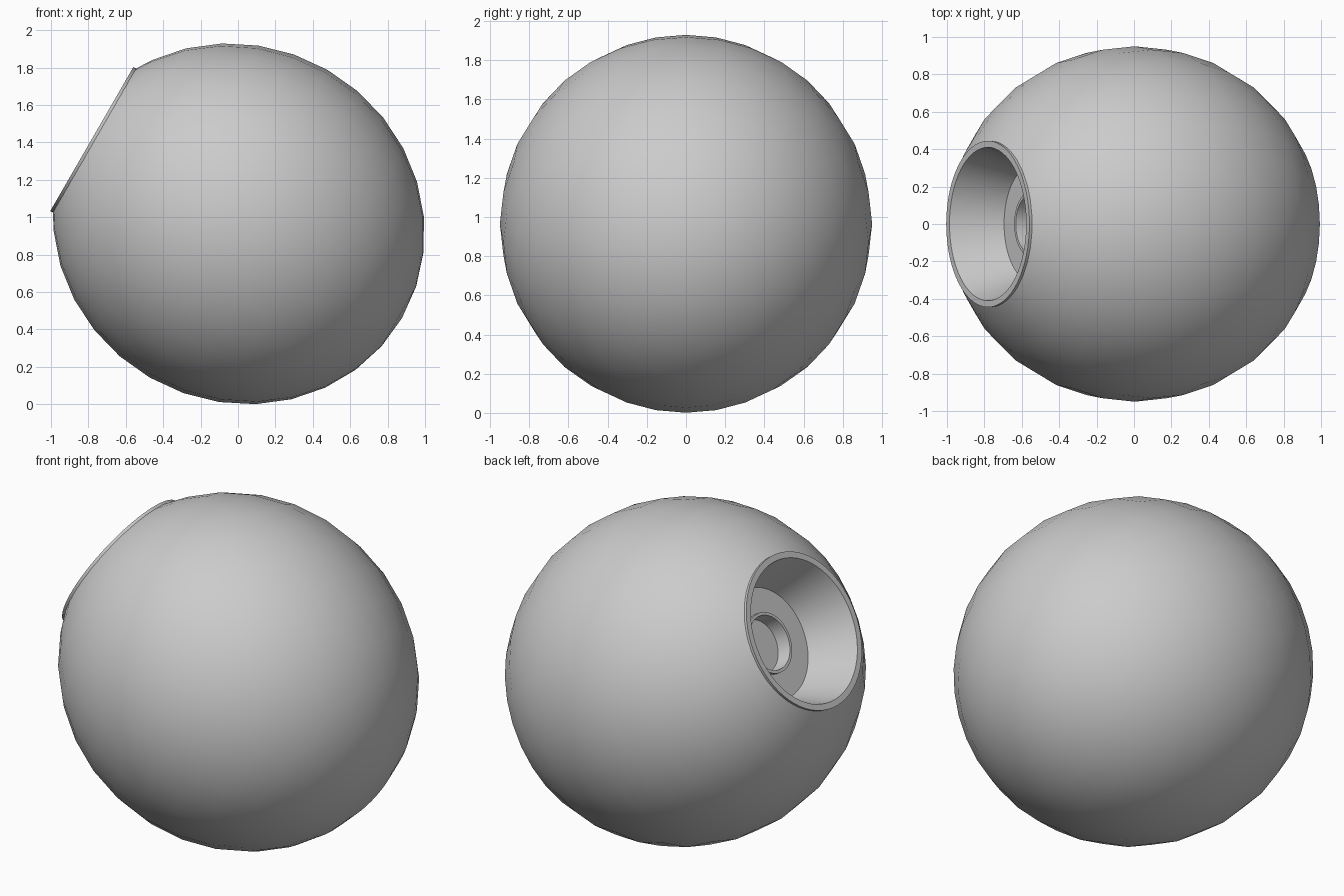
import bpy, bmesh, math
from mathutils import Matrix

if "Cube" in bpy.data.objects:
    bpy.data.objects.remove(bpy.data.objects["Cube"])

CENTER = (0.004, 0, 0.965)
TILT = math.radians(-60)          # opening axis points left and up
A, B = 1.008, 0.95                # half length along the axis, radius across it


def lathe(name, profile, segments):
    """Spin (radius, height) points about the tilted axis."""
    bm = bmesh.new()
    rings = []
    for r, z in profile:
        if r < 1e-5:
            rings.append([bm.verts.new((0, 0, z))])
        else:
            rings.append([bm.verts.new((r * math.cos(2 * math.pi * i / segments),
                                        r * math.sin(2 * math.pi * i / segments), z))
                          for i in range(segments)])
    for lo, hi in zip(rings, rings[1:]):
        for i in range(segments):
            j = (i + 1) % segments
            if len(lo) == 1:
                bm.faces.new((lo[0], hi[j], hi[i]))
            elif len(hi) == 1:
                bm.faces.new((lo[i], lo[j], hi[0]))
            else:
                bm.faces.new((lo[i], lo[j], hi[j], hi[i]))
    mesh = bpy.data.meshes.new(name)
    bm.to_mesh(mesh)
    bm.free()
    mesh.transform(Matrix.Translation(CENTER) @ Matrix.Rotation(TILT, 4, 'Y'))
    obj = bpy.data.objects.new(name, mesh)
    bpy.context.collection.objects.link(obj)
    bpy.ops.object.select_all(action='DESELECT')
    obj.select_set(True)
    bpy.context.view_layer.objects.active = obj
    bpy.ops.object.shade_smooth_by_angle(angle=math.radians(30))
    return obj


# Slightly stretched ball, from the rear pole up to the opening
angles = [180 - 11.25 * k for k in range(14)] + [27.6]
lathe("ball_shell",
      [(B * math.sin(math.radians(t)) if t < 180 else 0, A * math.cos(math.radians(t)))
       for t in angles], 32)

# Raised rim, tapering dish wall, dish floor, lens ring and lens recess
lathe("dish",
      [(0.443, 0.880), (0.445, 0.907), (0.410, 0.907),
       (0.315, 0.625), (0.172, 0.625)], 64)
lathe("lens_ring",
      [(0.172, 0.625), (0.172, 0.645), (0.155, 0.645),
       (0.150, 0.560), (0, 0.560)], 48)
